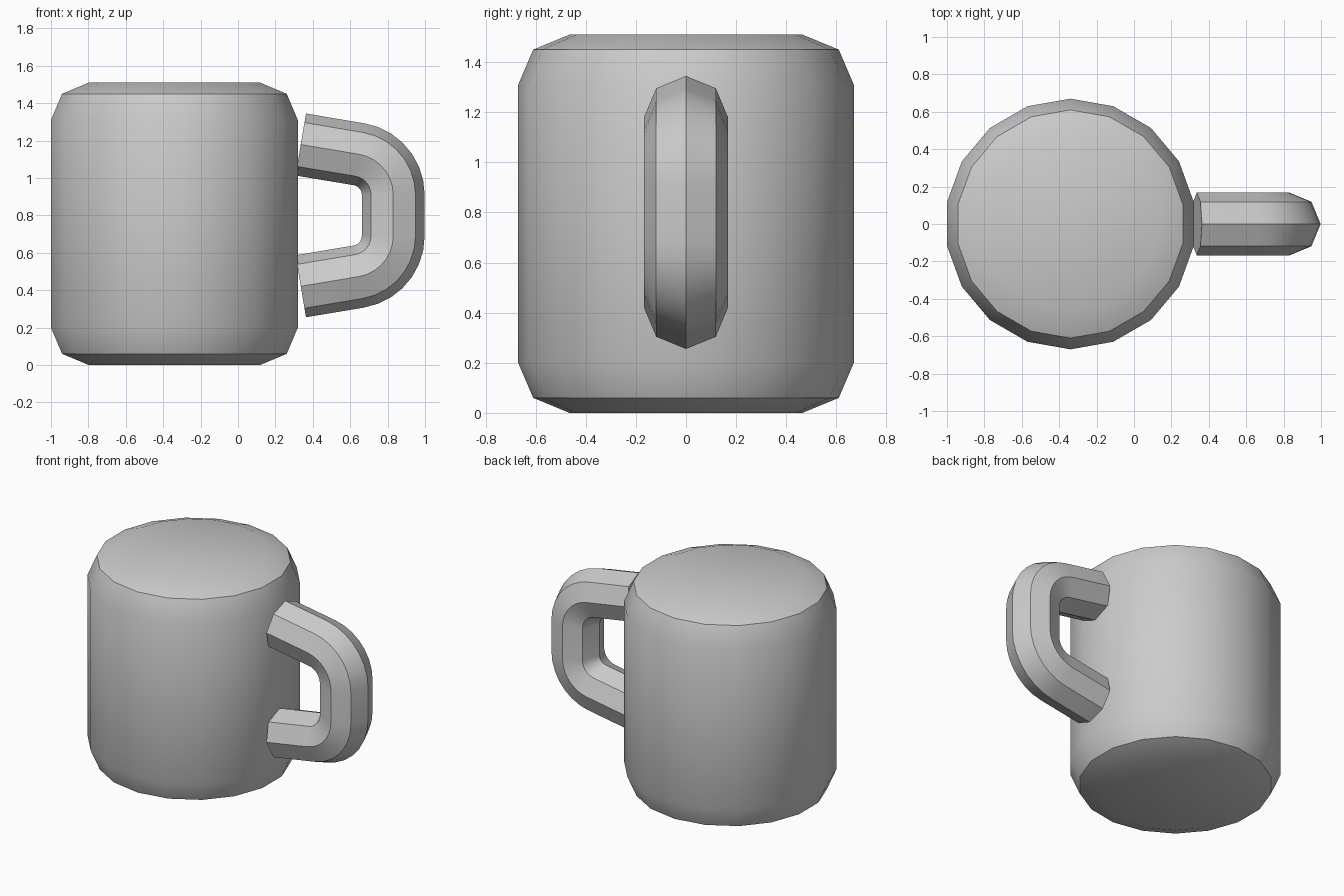
import bpy, bmesh
from math import sin, cos, pi, radians
from mathutils import Vector

if "Cube" in bpy.data.objects:
    bpy.data.objects.remove(bpy.data.objects["Cube"])


def skin_rings(name, rings):
    """Join equal rings of points into a capped, smooth-by-angle solid."""
    bm = bmesh.new()
    loops = [[bm.verts.new(p) for p in ring] for ring in rings]
    n = len(loops[0])
    for a, b in zip(loops, loops[1:]):
        for i in range(n):
            j = (i + 1) % n
            bm.faces.new((a[i], a[j], b[j], b[i]))
    bm.faces.new(loops[0][::-1])
    bm.faces.new(loops[-1])
    bmesh.ops.recalc_face_normals(bm, faces=bm.faces[:])
    mesh = bpy.data.meshes.new(name)
    bm.to_mesh(mesh)
    bm.free()
    obj = bpy.data.objects.new(name, mesh)
    bpy.context.collection.objects.link(obj)
    bpy.ops.object.select_all(action='DESELECT')
    obj.select_set(True)
    bpy.context.view_layer.objects.active = obj
    bpy.ops.object.shade_smooth_by_angle(angle=radians(30))
    return obj


# Mug body: 18-sided lathe with rounded rims, flat facet facing the handle
profile = [(0.465, 0), (0.61, 0.06), (0.67, 0.2),
           (0.67, 1.31), (0.61, 1.45), (0.465, 1.51)]
angles = [radians(10 + 20 * i) for i in range(18)]
skin_rings("mug_body", [[(-0.34 + r * cos(a), r * sin(a), z) for a in angles]
                        for r, z in profile])

# Handle: octagonal tube along a D-shaped path, mirrored about z = 0.8
tilt, tube_r, bend_r, steps = radians(9.5), 0.168, 0.22, 7
upper = []
for i in range(steps + 1):
    a = (pi / 2 - tilt) * (1 - i / steps)
    upper.append((Vector((0.61 + bend_r * cos(a), 0, 0.91 + bend_r * sin(a))), a))
start, a0 = upper[0]
upper.insert(0, (start + Vector((-sin(a0), 0, cos(a0))) * 0.315, a0))
lower = [(Vector((p.x, 0, 1.6 - p.z)), -a) for p, a in reversed(upper)]

rings = []
for p, a in upper + lower:
    out = Vector((cos(a), 0, sin(a)))
    rings.append([p + out * (tube_r * cos(k * pi / 4))
                  + Vector((0, tube_r * sin(k * pi / 4), 0)) for k in range(8)])
skin_rings("mug_handle", rings)
